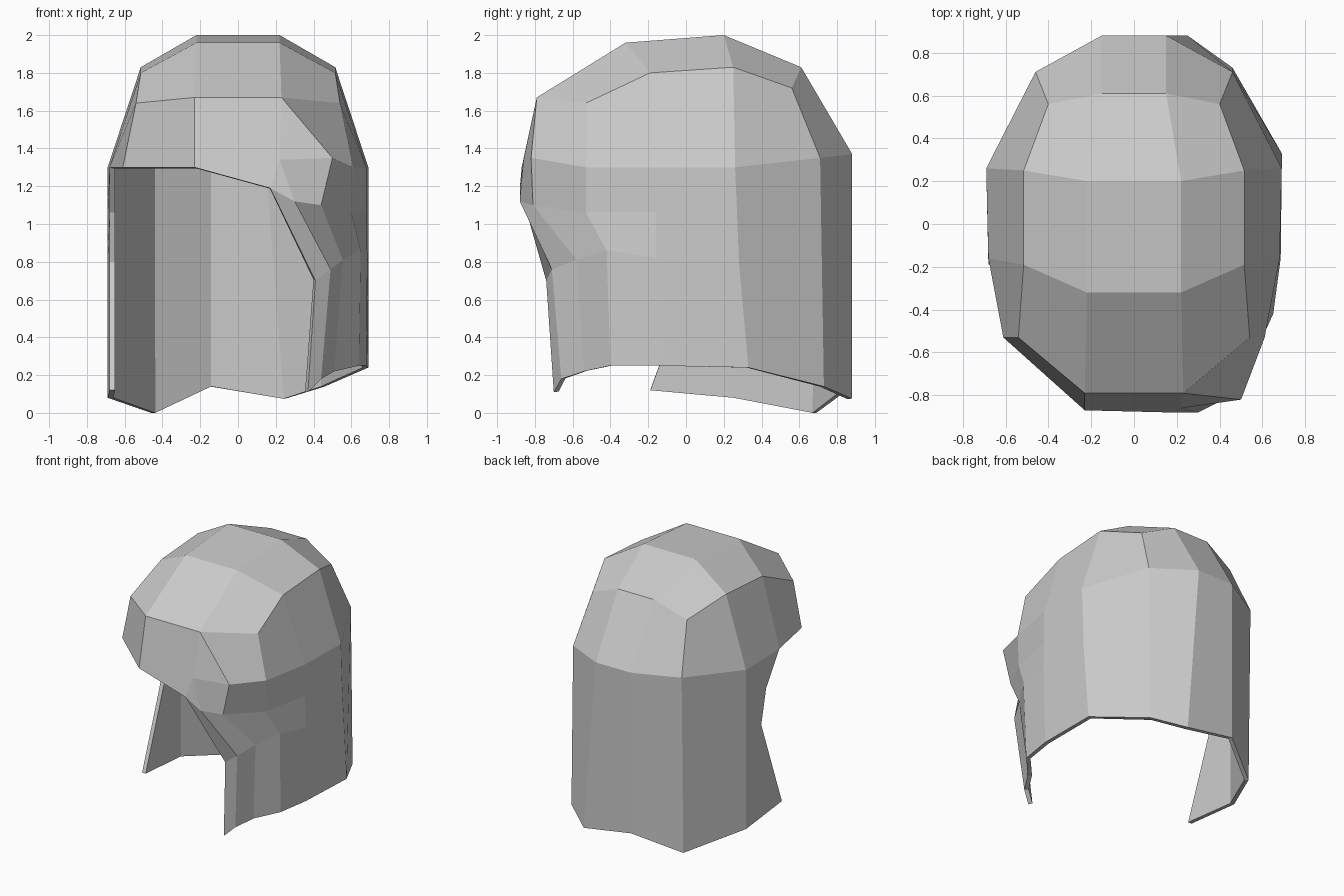
import bpy, bmesh
from mathutils import Vector

if "Cube" in bpy.data.objects:
    bpy.data.objects.remove(bpy.data.objects["Cube"])

bm = bmesh.new()


def face(points):
    bm.faces.new([bm.verts.new(Vector(p)) for p in points])


def strip(a, b):
    """Quads between two rows of equal length (triangles where points meet)."""
    for i in range(len(a) - 1):
        pts = []
        for p in (a[i], a[i + 1], b[i + 1], b[i]):
            if p not in pts:
                pts.append(p)
        face(pts)


def mirror(row):
    return [(-x, y, z) for x, y, z in row]


# Crown: centre band and shoulder band, front to back
top = [(.23, -.79, 1.67), (.22, -.32, 1.96), (.22, .20, 2.0), (.15, .61, 1.83)]
shoulder = [(.54, -.53, 1.64), (.515, -.19, 1.80), (.515, .25, 1.83), (.40, .56, 1.72)]
# Widest ring of the head, from the temple to the nape
ring = [(.61, -.53, 1.30), (.68, -.16, 1.30), (.69, .26, 1.30), (.46, .71, 1.35)]
nape = (.15, .88, 1.37)
ring_l = mirror(ring)
nape_l = (-.15, .88, 1.37)

strip(top, mirror(top))
for flip in (list, mirror):
    strip(flip(top), flip(shoulder))
    strip(flip(shoulder), flip(ring))
    face(flip([top[3], shoulder[3], ring[3], nape]))
face([top[3], nape, nape_l, mirror(top)[3]])

# Swept fringe across the forehead
fl = (-.23, -.87, 1.30)
r1, r2 = (.22, -.86, 1.34), (.50, -.82, 1.35)
mid = [(.17, -.88, 1.19), (.30, -.88, 1.12), (.44, -.81, 1.10), (.60, -.53, 1.06),
       (.68, -.16, 1.06), (.69, .27, 1.06)]
tr, tl = top[0], mirror(top)[0]
face([tl, tr, r1, mid[0], fl])
face([tr, r2, r1])
face([tr, shoulder[0], ring[0], r2])
face([tl, mirror(shoulder)[0], ring_l[0], fl])
face([r1, mid[1], mid[0]])
strip([r1, r2] + ring[:3], mid[1:])

# Right side lock, pinched at the cheek
low = [(.41, -.74, .70), (.49, -.71, .76), (.555, -.58, .81), (.65, -.42, .86),
       (.685, -.16, .82), (.69, .28, .80)]
hem = [(.37, -.70, .11), (.44, -.66, .18), (.51, -.54, .22), (.64, -.40, .25),
       (.68, -.15, .25), (.69, .33, .24)]
strip(mid, low)
strip(low, hem)

# Back panels down to the uneven hem
back_r, back_c, back_l = (.46, .73, .14), (.25, .88, .075), (-.15, .88, .14)
corner_l, side_l = (-.46, .69, 0.0), (-.69, .26, .08)
face([ring[2], ring[3], back_r, hem[5], low[5], mid[5]])
face([ring[3], nape, back_c, back_r])
face([nape, nape_l, back_l, back_c])
face([nape_l, ring_l[3], corner_l, back_l])
face([ring_l[3], ring_l[2], (-.69, .26, 1.06), (-.69, .26, .80), side_l, corner_l])

# Left side, tucked back behind the ear
edge = [ring_l[1], (-.68, 0, 1.06), (-.68, .06, .80), (-.68, -.19, .12)]
strip(edge, [ring_l[2], (-.69, .26, 1.06), (-.69, .26, .80), side_l])

# Weld the panels and point the normals outward
bmesh.ops.remove_doubles(bm, verts=bm.verts, dist=.002)
bmesh.ops.recalc_face_normals(bm, faces=bm.faces)
if max(bm.faces, key=lambda f: f.calc_center_median().z).normal.z < 0:
    bmesh.ops.reverse_faces(bm, faces=bm.faces)

mesh = bpy.data.meshes.new("hair_shell")
bm.to_mesh(mesh)
bm.free()
hair = bpy.data.objects.new("hair_shell", mesh)
bpy.context.collection.objects.link(hair)

# Thin inner lining with a visible rim
solid = hair.modifiers.new("lining", 'SOLIDIFY')
solid.thickness = .03
solid.offset = -1
